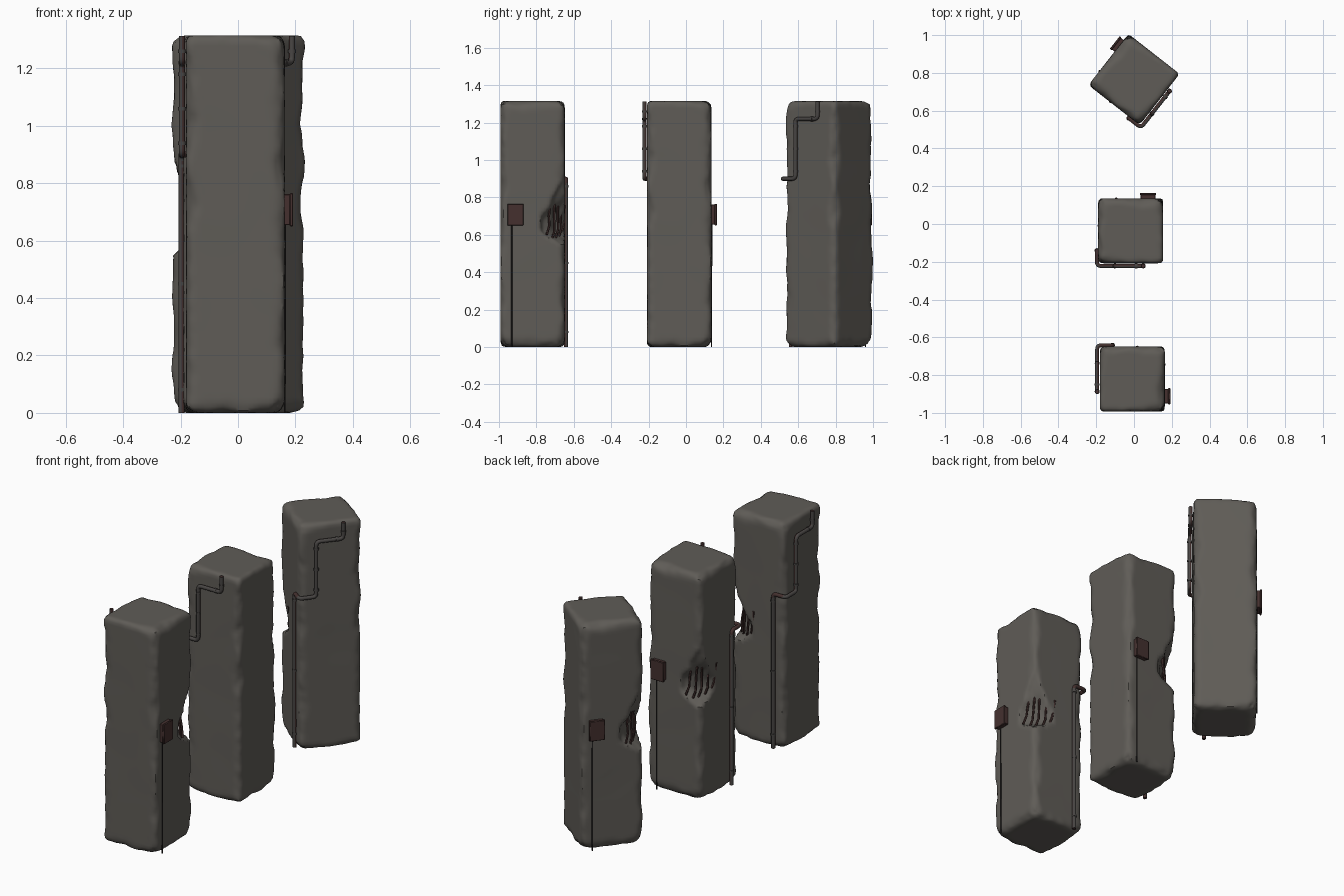
import bpy, bmesh, math, random
from mathutils import Vector, noise

if "Cube" in bpy.data.objects:
    bpy.data.objects.remove(bpy.data.objects["Cube"])

random.seed(4)


def material(name, r, g, b):
    m = bpy.data.materials.new(name)
    m.diffuse_color = (r, g, b, 1)
    m.use_nodes = True
    m.node_tree.nodes["Principled BSDF"].inputs["Base Color"].default_value = m.diffuse_color
    return m


CONCRETE = material("concrete", 0.115, 0.107, 0.095)
STEEL = material("dark steel", 0.065, 0.060, 0.057)
RUST = material("rusty brown", 0.058, 0.030, 0.028)
CABLE = material("cable black", 0.018, 0.016, 0.016)

H = Vector((0.172, 0.172, 0.6575))   # half size of a pillar


# ---------- pillar: finely cut box, worn edges, broken corner ----------
def notch_limit(p):
    """How far the broken (+x, +y) corner reaches out diagonally."""
    across = (p.x - p.y) / math.sqrt(2)
    low = 0.57 + 0.15 * max(0, abs(across) - 0.05)
    high = 0.96 - 0.9 * abs(across - 0.02)
    z = p.z
    if z <= low - 0.04 or z >= high:
        return 1.0
    peak = low + 0.06
    f = (z - low + 0.04) / 0.10 if z < peak else (high - z) / max(high - peak, 0.01)
    f = max(0, min(1, f))
    f = f * f * (3 - 2 * f)
    return 0.235 - 0.095 * f + 0.012 * noise.noise(p * 18)


def pillar_mesh():
    bm = bmesh.new()
    bmesh.ops.create_cube(bm, size=1)
    for v in bm.verts:
        v.co = Vector([v.co[i] * 2 * H[i] for i in range(3)])
    for axis, n in ((0, 24), (1, 24), (2, 72)):
        normal = Vector((0, 0, 0))
        normal[axis] = 1
        for k in range(1, n):
            bmesh.ops.bisect_plane(bm, geom=bm.verts[:] + bm.edges[:] + bm.faces[:],
                                   plane_co=normal * (H[axis] * (2 * k / n - 1)), plane_no=normal)
    for v in bm.verts:
        p = v.co.copy()
        r = 0.038 + 0.032 * noise.noise(p * 7) + 0.012 * noise.noise(p * 22)
        r = max(0.014, r)
        inner = Vector([max(-(H[i] - r), min(H[i] - r, p[i])) for i in range(3)])
        d = p - inner
        if d.length > 0:
            p = inner + d.normalized() * r
        p.z += H.z
        # gentle hollows in the faces
        dent = 1 - 0.012 * max(0, noise.noise(p * 4))
        p.x *= dent
        p.y *= dent
        s = (p.x + p.y) / math.sqrt(2)
        lim = notch_limit(p)
        if s > lim:
            p.x -= (s - lim) / math.sqrt(2)
            p.y -= (s - lim) / math.sqrt(2)
        v.co = p
    me = bpy.data.meshes.new("pillar")
    bm.to_mesh(me)
    bm.free()
    me.materials.append(CONCRETE)
    return me


# ---------- tubes ----------
def fillet(points, r):
    pts = [Vector(p) for p in points]
    out = [pts[0]]
    for a, b, c in zip(pts, pts[1:], pts[2:]):
        u, w = (a - b).normalized() * r, (c - b).normalized() * r
        for k in range(6):
            t = k / 5
            out.append(b + u * (1 - t) ** 2 + w * t ** 2)
    return out + [pts[-1]]


def tube_mesh(name, paths, radius, mats, sides=2):
    cu = bpy.data.curves.new(name, 'CURVE')
    cu.dimensions = '3D'
    cu.bevel_depth = radius
    cu.bevel_resolution = sides
    cu.use_fill_caps = True
    for path in paths:
        sp = cu.splines.new('POLY')
        sp.points.add(len(path) - 1)
        for pt, co in zip(sp.points, path):
            pt.co = (*co, 1)
    ob = bpy.data.objects.new(name, cu)
    bpy.context.collection.objects.link(ob)
    dg = bpy.context.evaluated_depsgraph_get()
    me = bpy.data.meshes.new_from_object(ob.evaluated_get(dg))
    bpy.data.objects.remove(ob)
    me.materials.clear()
    for m in mats:
        me.materials.append(m)
    return me


def pipe_mesh():
    path = [(-.105, .178, 0), (-.105, .178, .9), (-.186, .178, .9), (-.186, .083, .9),
            (-.186, .083, 1.22), (-.186, -.067, 1.22), (-.186, -.067, 1.313)]
    me = tube_mesh("pipe", [fillet(path, 0.022)], 0.011, (STEEL, RUST), 3)
    # the wall side of the pipe is rusted
    for f in me.polygons:
        inward = -f.normal.y if f.center.z < 0.88 else f.normal.x
        f.material_index = int(inward > -0.1)
    return me


def coupling_mesh():
    spots = [((-.105, .178, z), (0, 0, 1)) for z in (0.08, 0.45, 0.86)]
    spots += [((-.186, .083, z), (0, 0, 1)) for z in (0.94, 1.06, 1.18)]
    spots += [((-.186, -.03, 1.22), (0, 1, 0)), ((-.186, -.067, 1.26), (0, 0, 1))]
    paths = [[Vector(c) - Vector(d) * 0.006, Vector(c) + Vector(d) * 0.006] for c, d in spots]
    return tube_mesh("pipe_couplings", paths, 0.0135, (STEEL,), 3)


def rebar_mesh():
    rods = [(0.155, 0.085, 0.60, 0.76), (0.135, 0.112, 0.57, 0.80), (0.108, 0.132, 0.58, 0.86),
            (0.075, 0.148, 0.58, 0.84), (0.038, 0.162, 0.60, 0.76)]
    paths = []
    for x, y, z0, z1 in rods:
        j = random.uniform(-0.008, 0.008)
        paths.append([(x + 0.016, y - 0.010, z0), (x + 0.004, y + 0.004, z0 + 0.05),
                      (x + j, y + 0.002, (z0 + z1) / 2 + 0.02), (x - 0.012, y + 0.008, z1)])
    return tube_mesh("rebar", paths, 0.0065, (RUST,), 1)


# ---------- junction box ----------
def box_mesh():
    bm = bmesh.new()
    for cx, sx, sy, sz in ((0.183, 0.03, 0.078, 0.108), (0.195, 0.012, 0.086, 0.116)):
        new = bmesh.ops.create_cube(bm, size=1)["verts"]
        for v in new:
            v.co = Vector((cx + v.co.x * sx, -0.092 + v.co.y * sy, 0.708 + v.co.z * sz))
    bmesh.ops.bevel(bm, geom=bm.edges[:], offset=0.003, segments=1, affect='EDGES')
    me = bpy.data.meshes.new("junction_box")
    bm.to_mesh(me)
    bm.free()
    me.materials.append(RUST)
    return me


parts = {
    "pillar": pillar_mesh(),
    "pipe": pipe_mesh(),
    "pipe_couplings": coupling_mesh(),
    "rebar": rebar_mesh(),
    "junction_box": box_mesh(),
    "cable": tube_mesh("cable", [[(.172, -.112, 0), (.174, -.112, .66)]], 0.0035, (CABLE,), 1),
}

# smooth shading with sharp edges kept
for name, me in parts.items():
    ob = bpy.data.objects.new(name, me)
    bpy.context.collection.objects.link(ob)
    bpy.ops.object.select_all(action='DESELECT')
    ob.select_set(True)
    bpy.context.view_layer.objects.active = ob
    bpy.ops.object.shade_smooth_by_angle(angle=math.radians(40))
    bpy.data.objects.remove(ob)

# ---------- three copies, each turned differently ----------
for label, x, y, deg in (("front", -0.009, -0.82, 0), ("middle", -0.018, -0.036, 90),
                         ("back", 0.0, 0.765, 142)):
    for name, me in parts.items():
        ob = bpy.data.objects.new(label + "_" + name, me)
        ob.location = (x, y, 0)
        ob.rotation_euler = (0, 0, math.radians(deg))
        bpy.context.collection.objects.link(ob)
